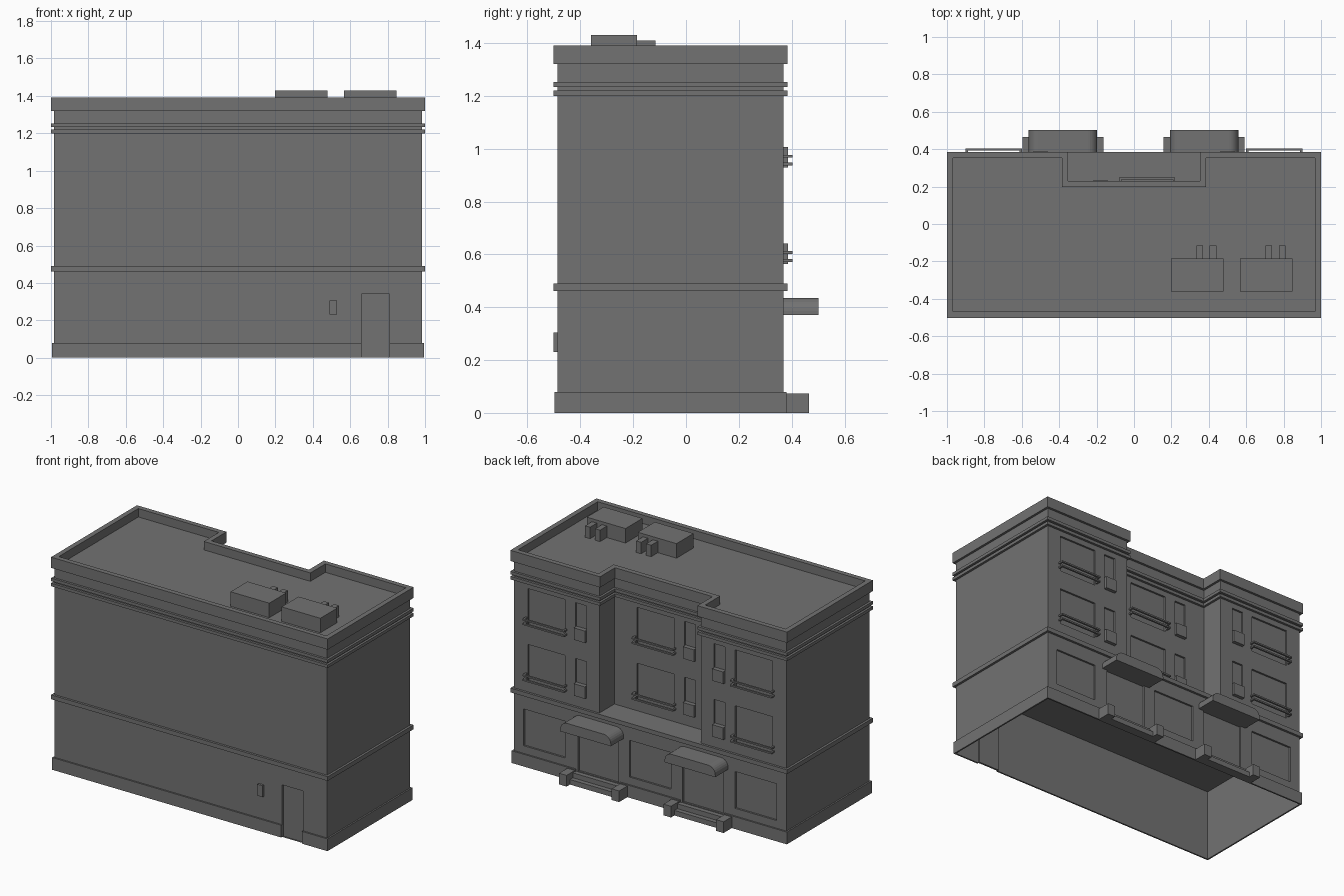
import bpy, bmesh, math
from mathutils import Vector

if "Cube" in bpy.data.objects:
    bpy.data.objects.remove(bpy.data.objects["Cube"])

X, YF, YB, YR, RX = 0.985, -0.487, 0.37, 0.215, 0.367   # wall planes, recess half width
ROOF, FLOOR = 1.335, 0.49

# Dark grey used on every part
dark = bpy.data.materials.new("dark_grey")
dark.diffuse_color = (0.17, 0.17, 0.17, 1)
dark.use_nodes = True
dark.node_tree.nodes["Principled BSDF"].inputs["Base Color"].default_value = dark.diffuse_color


def finish(name, bm):
    mesh = bpy.data.meshes.new(name)
    bm.to_mesh(mesh)
    bm.free()
    mesh.materials.append(dark)
    ob = bpy.data.objects.new(name, mesh)
    bpy.context.collection.objects.link(ob)
    return ob


def face(bm, pts, n):
    f = bm.faces.new([bm.verts.new(p) for p in pts])
    f.normal_update()
    if f.normal.dot(Vector(n)) < 0:
        f.normal_flip()


def box(name, x0, x1, y0, y1, z0, z1):
    bm = bmesh.new()
    bmesh.ops.create_cube(bm, size=1)
    for v in bm.verts:
        v.co = (x1 if v.co.x > 0 else x0, y1 if v.co.y > 0 else y0, z1 if v.co.z > 0 else z0)
    return finish(name, bm)


def facade(name, x0, x1, z0, z1, y, side, openings, depth=0.012):
    """Wall facing side*y with recessed panels given as (x0, x1, z0, z1)."""
    bm = bmesh.new()
    xs = sorted({x0, x1, *[v for o in openings for v in o[:2]]})
    zs = sorted({z0, z1, *[v for o in openings for v in o[2:]]})
    for a, b in zip(xs, xs[1:]):
        for c, d in zip(zs, zs[1:]):
            mx, mz = (a + b) / 2, (c + d) / 2
            if not any(o[0] < mx < o[1] and o[2] < mz < o[3] for o in openings):
                face(bm, [(a, y, c), (b, y, c), (b, y, d), (a, y, d)], (0, side, 0))
    yi = y - side * depth
    for a, b, c, d in openings:
        face(bm, [(a, yi, c), (b, yi, c), (b, yi, d), (a, yi, d)], (0, side, 0))
        for x, n in ((a, 1), (b, -1)):
            face(bm, [(x, y, c), (x, yi, c), (x, yi, d), (x, y, d)], (n, 0, 0))
        for z, n in ((c, 1), (d, -1)):
            face(bm, [(a, y, z), (b, y, z), (b, yi, z), (a, yi, z)], (0, 0, n))
    bmesh.ops.remove_doubles(bm, verts=bm.verts, dist=1e-5)
    return finish(name, bm)


def sweep(name, path, profile, closed=True):
    """Sweep (outward offset, z) profile along a counter-clockwise plan path."""
    bm, n, rows = bmesh.new(), len(path), []
    P = [Vector(p) for p in path]
    for i, p in enumerate(P):
        dirs = []
        if closed or i > 0:
            dirs.append((p - P[i - 1]).normalized())
        if closed or i < n - 1:
            dirs.append((P[(i + 1) % n] - p).normalized())
        off = Vector((0, 0))
        for d in dirs:
            off += Vector((d.y, -d.x))          # right-angle corners only
        rows.append([bm.verts.new((p.x + off.x * o, p.y + off.y * o, z)) for o, z in profile])
    for i in range(n if closed else n - 1):
        r, s = rows[i], rows[(i + 1) % n]
        for k in range(len(profile) - 1):
            bm.faces.new((r[k], s[k], s[k + 1], r[k + 1]))
    if not closed:
        bm.faces.new(rows[0])
        bm.faces.new(rows[-1][::-1])
    return finish(name, bm)


# Openings
DOORS = (-0.38, 0.375)
LEVELS = (0.56, 0.925)
shop = [(c - 0.15, c + 0.15, 0.13, 0.37) for c in (-0.765, 0, 0.765)]
shop += [(c - 0.145, c + 0.145, 0.07, 0.37) for c in DOORS]

# Front wall with service door, ground floor shopfront
facade("front_wall", -X, X, 0, ROOF, YF, -1, [(0.66, 0.81, 0, 0.34)])
facade("shopfront_wall", -X, X, 0, FLOOR, YB, 1, shop)
box("meter_box", 0.49, 0.53, -0.502, YF, 0.23, 0.305)

# Side walls and recess side walls
bm = bmesh.new()
for s in (-1, 1):
    face(bm, [(s * X, YF, 0), (s * X, YB, 0), (s * X, YB, ROOF), (s * X, YF, ROOF)], (s, 0, 0))
    face(bm, [(s * RX, YR, FLOOR), (s * RX, YB, FLOOR), (s * RX, YB, ROOF), (s * RX, YR, ROOF)], (-s, 0, 0))
finish("side_walls", bm)

# Upper floors: bays with windows, railings and air conditioners
bays = (("left", -X, -RX, YB, -0.75, -0.5), ("middle", -RX, RX, YR, 0.07, -0.18),
        ("right", RX, X, YB, 0.75, 0.5))
for side, x0, x1, y, big, small in bays:
    holes = []
    for z in LEVELS:
        holes += [(big - 0.135, big + 0.135, z, z + 0.24), (small - 0.04, small + 0.04, z, z + 0.24)]
        box(f"{side}_air_conditioner", small - 0.04, small + 0.04, y - 0.012, y + 0.017, z + 0.004, z + 0.082)
        for dz in (0.012, 0.042):
            box(f"{side}_rail", big - 0.15, big + 0.15, y + 0.022, y + 0.034, z + dz, z + dz + 0.01)
            for s in (-1, 1):
                xe = big + s * 0.144
                box(f"{side}_rail_end", xe - 0.006, xe + 0.006, y, y + 0.022, z + dz, z + dz + 0.01)
    facade(f"{side}_upper_wall", x0, x1, FLOOR, ROOF, y, 1, holes)

# Floor slab over the shops, flat roof
box("floor_slab", -X, X, YF, YB, 0.465, FLOOR)
outline = [(-X, YF), (X, YF), (X, YB), (RX, YB), (RX, YR), (-RX, YR), (-RX, YB), (-X, YB)]
bm = bmesh.new()
face(bm, [(x, y, ROOF) for x, y in outline], (0, 0, 1))
finish("roof", bm)

# Parapet, string courses and plinth
sweep("parapet", outline, [(0, 1.32), (0.015, 1.32), (0.015, 1.39), (-0.018, 1.39), (-0.018, ROOF)])
for z in (1.2, 1.233):
    sweep("upper_band", outline, [(0, z), (0.015, z), (0.015, z + 0.02), (0, z + 0.02)])
sweep("lower_band", [(-X, YF), (X, YF), (X, YB), (-X, YB)],
      [(0, 0.462), (0.015, 0.462), (0.015, FLOOR), (0, FLOOR)])
l, r = DOORS
for path in ([(0.81, YF), (X, YF), (X, YB), (r + 0.16, YB)],
             [(r - 0.16, YB), (l + 0.16, YB)],
             [(l - 0.16, YB), (-X, YB), (-X, YF), (0.66, YF)]):
    sweep("plinth", path, [(0, 0), (0.01, 0), (0.01, 0.08), (0, 0.08)], closed=False)

# Entrances: steps, cheek blocks, round-cornered canopy
for c in DOORS:
    box("upper_step", c - 0.163, c + 0.163, YB, 0.4, 0, 0.065)
    box("lower_step", c - 0.163, c + 0.163, YB, 0.43, 0, 0.033)
    for s in (-1, 1):
        xc = c + s * 0.19
        box("step_block", xc - 0.027, xc + 0.027, YB, 0.465, 0, 0.073)
    R, W, N = 0.05, 0.183, 6
    prof = [(W, 0.37)]
    for k in range(N + 1):
        a = math.pi / 2 * k / N
        prof.append((W - R + R * math.cos(a), 0.435 - R + R * math.sin(a)))
    prof += [(-x, z) for x, z in reversed(prof)]
    bm = bmesh.new()
    f = bm.faces.new([bm.verts.new((c + x, YB, z)) for x, z in prof])
    ext = bmesh.ops.extrude_face_region(bm, geom=[f], use_keep_orig=True)
    bmesh.ops.translate(bm, vec=(0, 0.502 - YB, 0),
                        verts=[v for v in ext["geom"] if isinstance(v, bmesh.types.BMVert)])
    bmesh.ops.recalc_face_normals(bm, faces=bm.faces)
    finish("canopy", bm)

# Rooftop units with small vents
for x in (0.198, 0.567):
    box("roof_unit", x, x + 0.28, -0.36, -0.185, ROOF, 1.43)
    for dx in (0.135, 0.207):
        box("roof_vent", x + dx, x + dx + 0.036, -0.185, -0.115, ROOF, 1.41)
